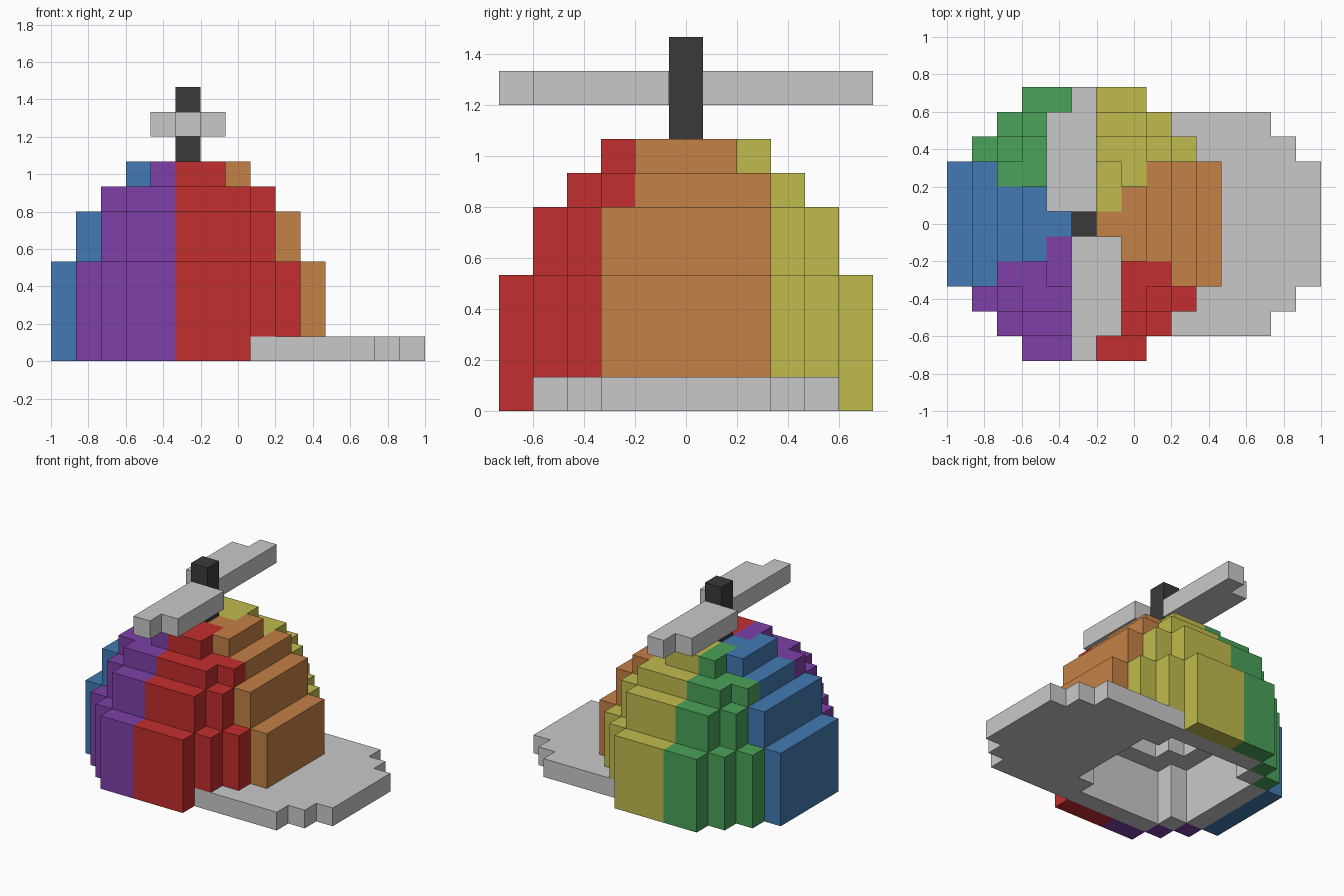
import bpy, bmesh, math
from mathutils import Vector

if "Cube" in bpy.data.objects:
    bpy.data.objects.remove(bpy.data.objects["Cube"])

V = 2 / 15                                   # block size
CX = -1 + 5.5 * V                            # x of the crown's axis


def lin(c):
    c /= 255
    return c / 12.92 if c <= 0.04045 else ((c + 0.055) / 1.055) ** 2.4


def material(name, rgb):
    m = bpy.data.materials.new(name)
    m.diffuse_color = (*[lin(c) for c in rgb], 1)
    m.use_nodes = True
    m.node_tree.nodes["Principled BSDF"].inputs["Base Color"].default_value = m.diffuse_color
    return m


MATS = {n: material(n, c) for n, c in {
    "red": (196, 46, 46), "orange": (196, 129, 70), "yellow": (192, 187, 78),
    "green": (74, 162, 90), "blue": (66, 122, 178), "purple": (126, 64, 168),
    "light grey": (201, 201, 201), "black": (58, 58, 58)}.items()}

# Disc limits (squared radius, in blocks) for each layer from the bottom up
OUTER = [29] * 4 + [20] * 2 + [13, 5]
LINING = [20] * 4 + [13] * 2 + [5, -1]
CAVITY = [13] * 3 + [5] * 2 + [1, -1, -1]


def panel(x, y):
    """Crown colour by direction round the axis."""
    a = math.degrees(math.atan2(y, x)) % 360
    for limit, name in ((35, "orange"), (90.1, "yellow"), (150, "green"),
                        (210, "blue"), (269.9, "purple"), (330, "red")):
        if a < limit:
            return name
    return "orange"


cells = {}                                   # (x, y, z) -> (part, colour)

# Crown: six coloured panels over a grey lining, hollow inside
for z in range(8):
    for x in range(-5, 6):
        for y in range(-5, 6):
            d = x * x + y * y
            if CAVITY[z] < d <= OUTER[z]:
                if d <= LINING[z]:
                    cells[x, y, z] = ("lining", "light grey")
                else:
                    c = panel(x, y)
                    cells[x, y, z] = ("crown_panel_" + c, c)

# Brim: rounded plate on the +x side
for y in range(-4, 5):
    for x in range(3, min(9, 11 - abs(y)) + 1):
        if x * x + y * y > CAVITY[0]:
            cells[x, y, 0] = ("brim", "light grey")

# Propeller: two blades, each the other turned half way round
for s in (1, -1):
    for i in range(1, 6):
        cells[0, -s * i, 9] = ("propeller", "light grey")
        if i < 5:
            cells[s, -s * i, 9] = ("propeller", "light grey")

# Shaft
for z in (8, 9, 10):
    cells[0, 0, z] = ("shaft", "black")


def build(part, colour):
    """Mesh the outside faces of one part's blocks, then merge flat areas."""
    bm = bmesh.new()
    for cell, (p, _) in cells.items():
        if p != part:
            continue
        centre = Vector((CX + cell[0] * V, cell[1] * V, (cell[2] + 0.5) * V))
        for axis in range(3):
            for sign in (1, -1):
                n = list(cell)
                n[axis] += sign
                if tuple(n) in cells:
                    continue
                normal, u, w = Vector(), Vector(), Vector()
                normal[axis] = sign
                u[(axis + 1) % 3] = sign
                w[(axis + 2) % 3] = 1
                bm.faces.new([bm.verts.new(centre + (normal + u * a + w * b) * V / 2)
                              for a, b in ((-1, -1), (1, -1), (1, 1), (-1, 1))])
    bmesh.ops.remove_doubles(bm, verts=bm.verts, dist=1e-4)
    bmesh.ops.dissolve_limit(bm, angle_limit=0.02, verts=bm.verts, edges=bm.edges)
    me = bpy.data.meshes.new(part)
    bm.to_mesh(me)
    bm.free()
    me.materials.append(MATS[colour])
    bpy.context.collection.objects.link(bpy.data.objects.new(part, me))


for part, colour in sorted(set(cells.values())):
    build(part, colour)
